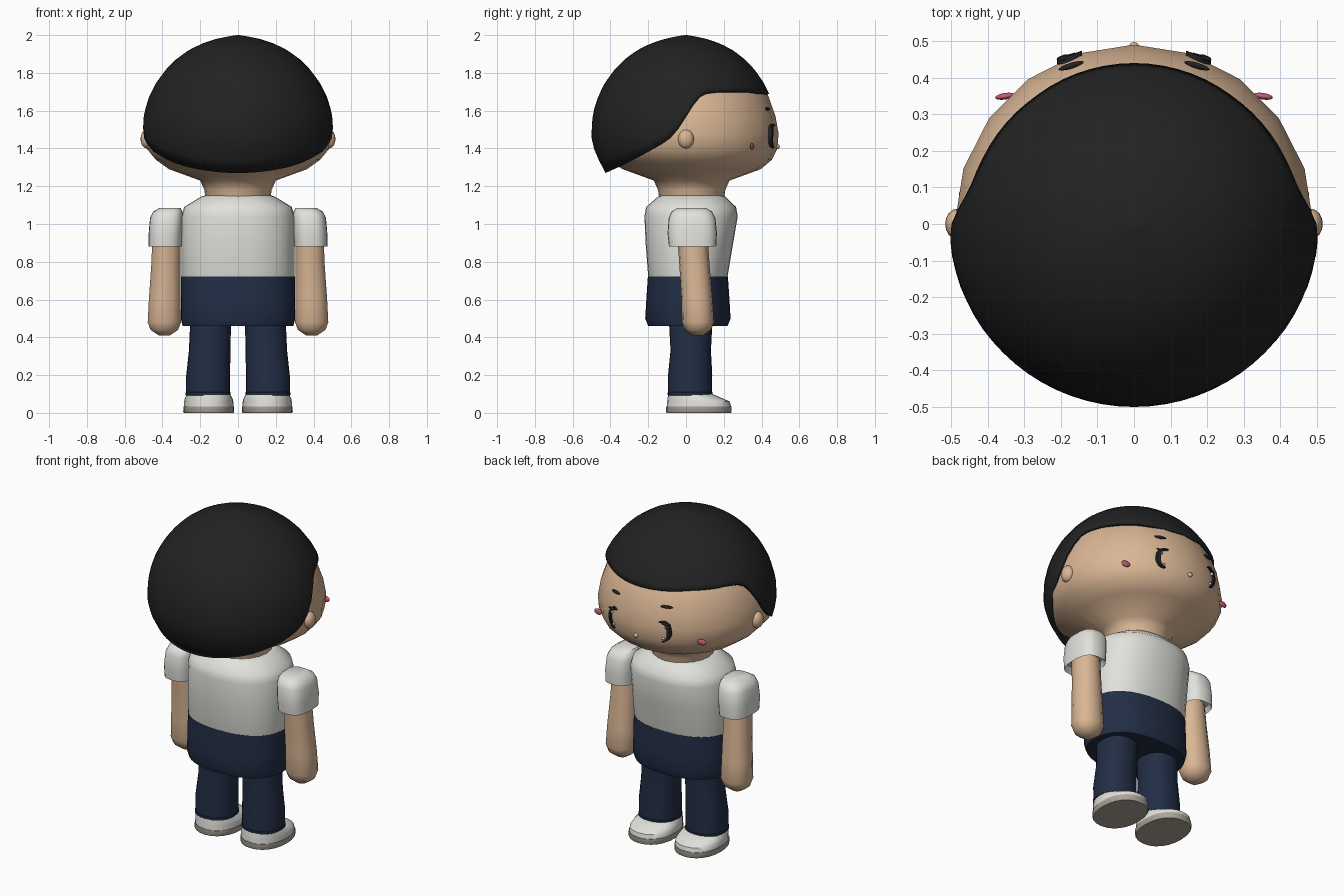
import bpy, bmesh
from math import sin, cos, pi, sqrt, radians, copysign
from mathutils import Matrix

if "Cube" in bpy.data.objects:
    bpy.data.objects.remove(bpy.data.objects["Cube"])


def material(name, r, g, b):
    m = bpy.data.materials.new(name)
    m.use_nodes = True
    m.diffuse_color = (r, g, b, 1)
    bsdf = m.node_tree.nodes["Principled BSDF"]
    bsdf.inputs["Base Color"].default_value = (r, g, b, 1)
    bsdf.inputs["Roughness"].default_value = 0.8
    return m


SKIN = material("skin", .70, .47, .30)
HAIR = material("black hair", .016, .016, .016)
WHITE = material("white cloth", .76, .76, .72)
NAVY = material("navy cloth", .016, .027, .06)
PINK = material("pink", .55, .11, .17)
SOLE = material("grey sole", .42, .37, .32)


def finish(name, bm, mat, angle=45):
    bmesh.ops.recalc_face_normals(bm, faces=bm.faces)
    mesh = bpy.data.meshes.new(name)
    bm.to_mesh(mesh)
    bm.free()
    mesh.materials.append(mat)
    mesh.shade_smooth()
    mesh.set_sharp_from_angle(angle=radians(angle))
    obj = bpy.data.objects.new(name, mesh)
    bpy.context.collection.objects.link(obj)
    return obj


def skin_rings(bm, rings):
    # Bridge successive closed rings of vertices
    for a, b in zip(rings, rings[1:]):
        for i in range(len(a)):
            j = (i + 1) % len(a)
            bm.faces.new((a[i], a[j], b[j], b[i]))


def loft(name, rings, mat, n=24, power=2.0, side=1, angle=45):
    # Each ring is z, centre x, centre y, radius x, radius y
    bm = bmesh.new()
    loops = []
    for z, cx, cy, rx, ry in rings:
        loop = []
        for i in range(n):
            t = pi / 2 + 2 * pi * i / n
            c, s = cos(t), sin(t)
            x = cx + rx * copysign(abs(c) ** (2 / power), c)
            y = cy + ry * copysign(abs(s) ** (2 / power), s)
            loop.append(bm.verts.new((side * x, y, z)))
        loops.append(loop)
    skin_rings(bm, loops)
    bm.faces.new(loops[0])
    bm.faces.new(loops[-1])
    return finish(name, bm, mat, angle)


def blob(name, centre, radii, mat, turn=0):
    bm = bmesh.new()
    m = Matrix.Translation(centre) @ Matrix.Rotation(turn, 4, 'Z') @ Matrix.Diagonal((*radii, 1))
    bmesh.ops.create_uvsphere(bm, u_segments=16, v_segments=10, radius=1, matrix=m)
    return finish(name, bm, mat, 180)


def lerp(points, v):
    # Piecewise linear lookup in ascending (key, value) pairs
    if v <= points[0][0]:
        return points[0][1]
    for (a, p), (b, q) in zip(points, points[1:]):
        if v <= b:
            return p + (q - p) * (v - a) / (b - a)
    return points[-1][1]


# Head and neck
head = [(1.12, .03, .17), (1.18, .03, .178), (1.23, .03, .2), (1.29, .03, .365),
        (1.34, .02, .435), (1.40, 0, .484), (1.48, 0, .49), (1.57, 0, .474),
        (1.68, 0, .435), (1.8, 0, .34), (1.9, 0, .2), (1.95, 0, .06)]
loft("head", [(z, 0, cy, r, r) for z, cy, r in head], SKIN, 20, angle=60)


def face_y(x, z):
    r = lerp([(h[0], h[2]) for h in head], z)
    return sqrt(r * r - x * x)


# Hair cap with a hem that rises from the nape to the fringe
cap = [(1.27, .43), (1.32, .457), (1.38, .487), (1.45, .505), (1.55, .503), (1.62, .488),
       (1.68, .468), (1.75, .432), (1.82, .38), (1.87, .33), (1.92, .262),
       (1.955, .19), (1.98, .115), (1.993, .05), (2.0, .008)]
hem = [(-1, 1.27), (-.75, 1.31), (-.65, 1.33), (-.42, 1.38), (-.2, 1.44), (-.06, 1.52),
       (.06, 1.62), (.17, 1.68), (.27, 1.7), (.43, 1.706), (.8, 1.705), (1, 1.69)]
bm = bmesh.new()
loops = []
rows, cols = 22, 72
for k in range(rows + 1):
    loop = []
    for i in range(cols):
        t = 2 * pi * i / cols
        low = lerp(hem, sin(t))
        f = k / rows
        z = low + (2.0 - low) * (1 - (1 - f) ** 2)
        r = lerp(cap, z)
        depth = .95 if sin(t) > 0 else .99
        loop.append(bm.verts.new((r * cos(t), r * sin(t) * depth, z)))
    loops.append(loop)
skin_rings(bm, loops)
bm.faces.new(loops[-1])
hair = finish("hair", bm, HAIR, 60)
shell = hair.modifiers.new("thickness", 'SOLIDIFY')
shell.thickness = .02
shell.offset = -1

# Nose and mouth
blob("nose", (0, face_y(0, 1.41), 1.41), (.014, .012, .014), SKIN)
blob("mouth", (0, face_y(0, 1.36) + .003, 1.36), (.026, .008, .009), PINK)

# Shirt and hips
loft("shirt", [(.70, 0, .01, .295, .205), (.72, 0, .01, .3, .21), (.9, 0, .018, .3, .232),
               (1.04, 0, .027, .3, .247), (1.09, 0, .027, .285, .238),
               (1.145, 0, .03, .195, .178), (1.15, 0, .03, .18, .165)], WHITE, 32, 2.3)
loft("hips", [(.46, 0, .01, .293, .21), (.5, 0, .01, .303, .226), (.6, 0, .01, .303, .22),
              (.722, 0, .01, .302, .212)], NAVY, 32, 2.3)

for side, label in ((1, "left"), (-1, "right")):
    # Ears, cheeks and brows
    blob(label + "_ear", (side * .482, 0, 1.45), (.034, .042, .05), SKIN)
    blob(label + "_cheek", (side * .352, .349, 1.41), (.028, .009, .018), PINK, -side * .15)
    blob(label + "_brow", (side * .172, face_y(.172, 1.61) + .006, 1.61),
         (.036, .008, .009), HAIR, -side * .3)

    # Eye crescent, thickest at the outer edge
    bm = bmesh.new()
    steps = 16
    loops = []
    for k in range(steps + 1):
        t = radians(110 - 195 * k / steps)
        w = .002 + .007 * sin(pi * k / steps)
        loop = []
        for a, b in ((-1, -.006), (1, -.006), (1, .012), (-1, .012)):
            x = .158 + (.043 + a * w) * cos(t)
            z = 1.465 + (.06 + a * w) * sin(t)
            loop.append(bm.verts.new((side * x, face_y(x, z) + b, z)))
        loops.append(loop)
    skin_rings(bm, loops)
    bm.faces.new(loops[0])
    bm.faces.new(loops[-1])
    finish(label + "_eye", bm, HAIR)
    # Lash and eye glints
    blob(label + "_lash", (side * .185, face_y(.185, 1.515) + .008, 1.515),
         (.028, .006, .006), HAIR, -side * .25)
    for x, z, r in ((.183, 1.495, .009), (.168, 1.425, .007)):
        blob(label + "_eye_glint", (side * x, face_y(x, z) + .004, z), (r, .007, r), WHITE)

    # Sleeve, tucked in at the cuff
    loft(label + "_sleeve", [(.91, .385, .035, .075, .1), (.88, .386, .035, .088, .125),
                             (.95, .384, .033, .089, .131), (1.03, .378, .032, .088, .124),
                             (1.065, .372, .03, .078, .108), (1.085, .36, .03, .055, .075)],
         WHITE, 24, 2.8, side)
    # Arm and hand
    loft(label + "_arm", [(.95, .378, .033, .076, .08), (.78, .382, .045, .079, .08),
                          (.6, .388, .058, .086, .082), (.48, .39, .063, .09, .085),
                          (.44, .39, .063, .075, .07), (.41, .39, .062, .03, .03)],
         SKIN, 14, 2.2, side, 60)
    # Trouser leg and cuff
    loft(label + "_leg", [(.1, .158, .022, .116, .116), (.2, .158, .022, .116, .117),
                          (.33, .15, .025, .11, .107), (.48, .145, .025, .108, .115)],
         NAVY, 24, 2.2, side)
    loft(label + "_cuff", [(.09, .158, .022, .112, .112), (.095, .158, .022, .119, .119),
                           (.108, .158, .022, .119, .119), (.112, .158, .022, .113, .113)],
         NAVY, 24, 2.2, side)
    # Shoe
    loft(label + "_sole", [(0, .155, .068, .13, .17), (.006, .155, .068, .135, .173),
                           (.035, .155, .068, .134, .173)], SOLE, 24, 2.2, side)
    loft(label + "_shoe", [(.033, .155, .068, .131, .17), (.06, .155, .066, .13, .166),
                           (.075, .155, .05, .127, .148), (.1, .156, .023, .115, .117)],
         WHITE, 24, 2.2, side)
